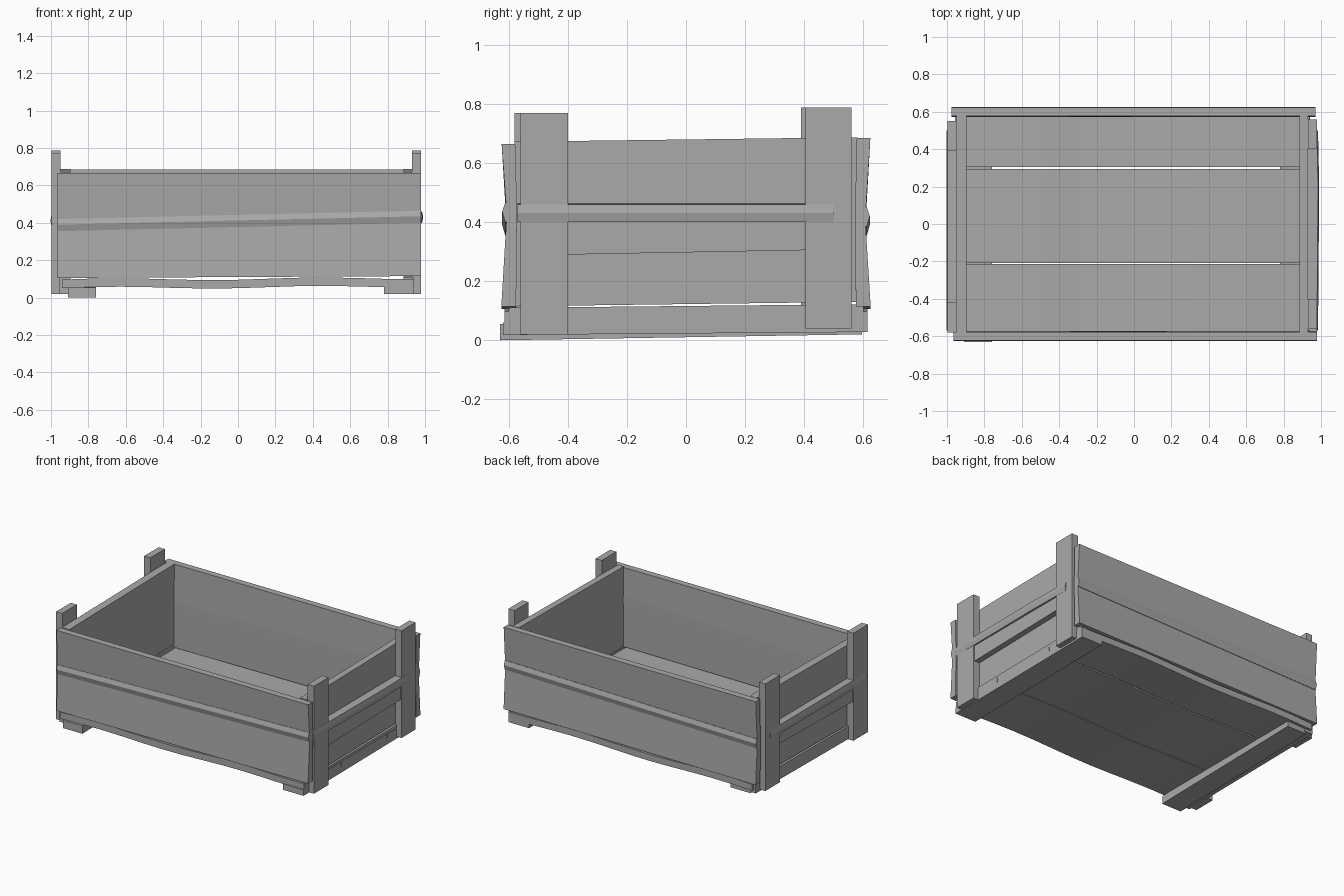
import bpy, bmesh, math

if "Cube" in bpy.data.objects:
    bpy.data.objects.remove(bpy.data.objects["Cube"])

wood = bpy.data.materials.new("weathered grey wood")
wood.diffuse_color = (0.4, 0.4, 0.4, 1)
wood.use_nodes = True
wood.node_tree.nodes["Principled BSDF"].inputs["Base Color"].default_value = wood.diffuse_color


def loft(name, rings):
    """Skin matching cross-sections into one closed board."""
    bm = bmesh.new()
    loops = [[bm.verts.new(p) for p in ring] for ring in rings]
    n = len(loops[0])
    for a, b in zip(loops, loops[1:]):
        for i in range(n):
            j = (i + 1) % n
            bm.faces.new((a[i], a[j], b[j], b[i]))
    bm.faces.new(loops[0])
    bm.faces.new(loops[-1])
    bmesh.ops.recalc_face_normals(bm, faces=bm.faces)
    mesh = bpy.data.meshes.new(name)
    bm.to_mesh(mesh)
    bm.free()
    mesh.materials.append(wood)
    ob = bpy.data.objects.new(name, mesh)
    bpy.context.collection.objects.link(ob)
    return ob


def box(name, x0, x1, y0, y1, z0, z1, dz=0.0):
    """Board along y; dz raises its far (+y) end."""
    return loft(name, [[(x0, y, z0 + d), (x1, y, z0 + d), (x1, y, z1 + d), (x0, y, z1 + d)]
                       for y, d in ((y0, 0), (y1, dz))])


# Long walls: two leaning boards and a slightly raised seam strip
def long_wall(name, s, x0, x1, top, tilt):
    def board(part, profile):
        loft(f"{name}_{part}", [[(x, s * y, z + d) for y, z, d in profile(t)]
                                for x, t in ((x0, 0), (x1, 1))])
    board("upper_board", lambda t: [(0.572, 0.40, tilt * t), (0.608, 0.40, tilt * t),
                                    (0.624, top, 0), (0.578, top, 0)])
    board("lower_board", lambda t: [(0.575, 0.105, 0.01 * t), (0.625, 0.105, 0.01 * t),
                                    (0.606, 0.39, tilt * t), (0.572, 0.42, tilt * t)])
    board("seam_strip", lambda t: [(0.59, 0.355, tilt * t), (0.612, 0.355, tilt * t),
                                   (0.622, 0.39, tilt * t), (0.612, 0.42, tilt * t),
                                   (0.59, 0.42, tilt * t)])


long_wall("front", -1, -0.965, 0.978, 0.665, 0.045)
long_wall("back", 1, -0.975, 0.97, 0.685, 0.03)

# Floor planks with a gentle wave, leaving narrow slits between them
def plank(name, y0, y1):
    rings = []
    for i in range(13):
        x = -0.94 + 1.88 * i / 12
        w = 0.006 * math.sin(i * 0.9) + 0.004 * x
        rings.append([(x, y0, 0.055 + w), (x, y1, 0.055 + w),
                      (x, y1, 0.10 + w), (x, y0, 0.10 + w)])
    loft(name, rings)


plank("floor_plank_front", -0.615, -0.214)
plank("floor_plank_middle", -0.208, 0.293)
plank("floor_plank_back", 0.305, 0.615)

# Cleats under the floor
box("left_cleat", -0.91, -0.76, -0.63, 0.595, 0.0, 0.055, 0.02)
box("right_cleat", 0.78, 0.94, -0.62, 0.615, 0.018, 0.06, 0.01)

# Ends: panel, bottom slat, two posts and a bulging rail
ends = [("left", -1, 0.895, 0.95, 0.997, (-0.58, -0.42), (0.39, 0.55), -0.02),
        ("right", 1, 0.885, 0.93, 0.978, (-0.56, -0.40), (0.405, 0.56), 0.02)]
for name, s, inner, outer, face, near, far, rise in ends:
    box(f"{name}_end_panel", s * inner, s * outer, -0.58, 0.58, 0.115, 0.672, 0.015)
    box(f"{name}_end_bottom_slat", s * inner, s * (outer + 0.008), -0.60, 0.60, 0.02, 0.11, 0.012)
    box(f"{name}_front_post", s * outer, s * face, *near, 0.02, 0.77)
    box(f"{name}_back_post", s * outer, s * face, *far, 0.04, 0.787)
    box(f"{name}_rail_lower_part", s * (outer - 0.01), s * (face - 0.008),
        near[1], far[0], 0.29, 0.40, 0.015)
    profile = [(outer - 0.01, 0.40), (face, 0.40), (face + 0.006, 0.43),
               (face, 0.46), (outer - 0.01, 0.463)]
    loft(f"{name}_rail", [[(s * (x + b), y, z + min(0, rise)) for x, z in profile]
                          for y, b in ((-0.57, 0), (-0.2, 0.003 if s > 0 else 0),
                                       (0.2, 0.006 if s > 0 else 0), (0.5, 0))])
